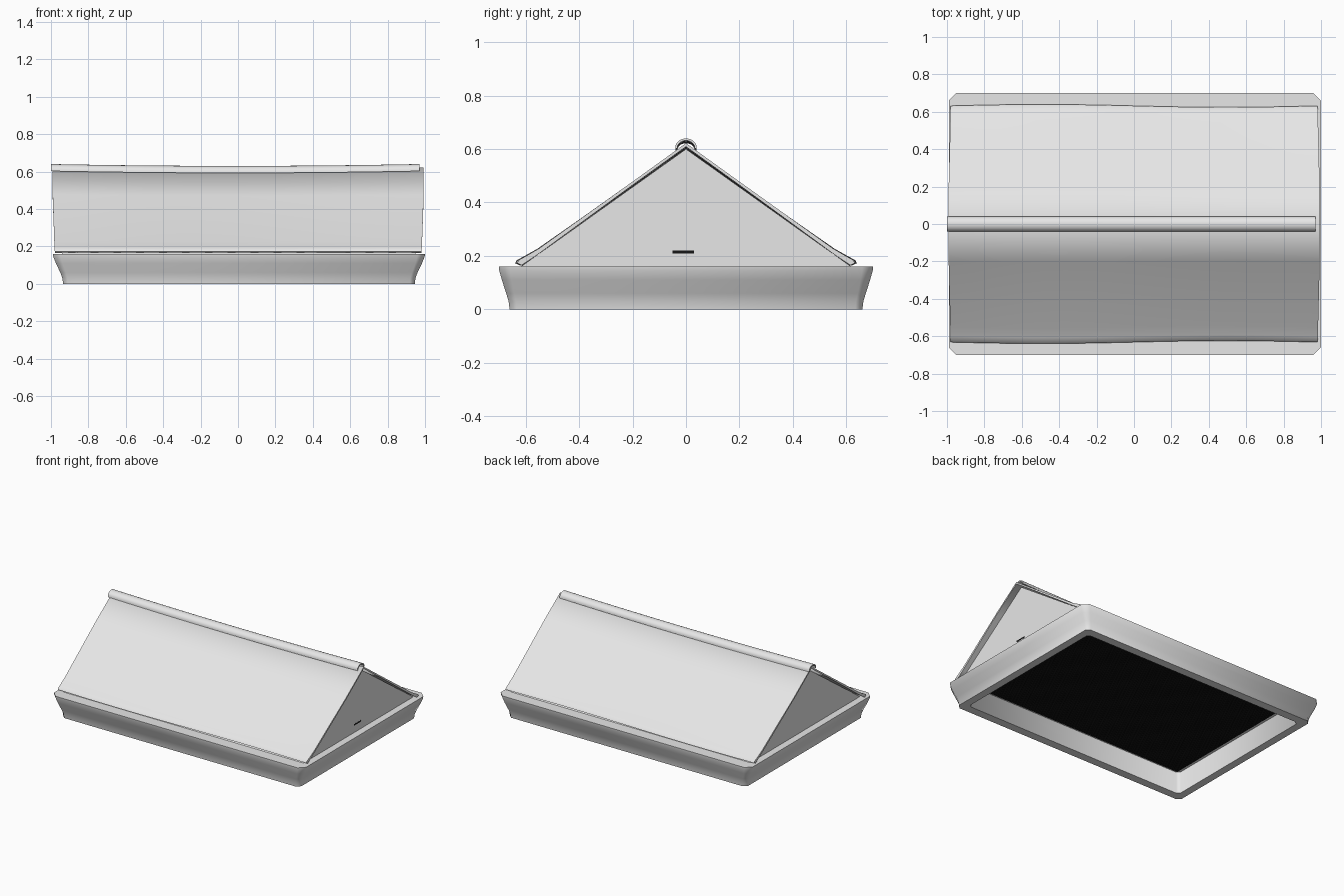
import bpy, bmesh, math

cube = bpy.data.objects.get("Cube")
if cube:
    bpy.data.objects.remove(cube, do_unlink=True)


def material(name, value):
    mat = bpy.data.materials.new(name)
    mat.use_nodes = True
    colour = (value, value, value, 1)
    mat.diffuse_color = colour
    mat.node_tree.nodes["Principled BSDF"].inputs["Base Color"].default_value = colour
    return mat


GREY = material("light grey", 0.8)
BLACK = material("black screen", 0.008)


def finish(name, bm, mat, angle=None):
    bmesh.ops.recalc_face_normals(bm, faces=bm.faces[:])
    mesh = bpy.data.meshes.new(name)
    bm.to_mesh(mesh)
    bm.free()
    mesh.materials.append(mat)
    obj = bpy.data.objects.new(name, mesh)
    bpy.context.collection.objects.link(obj)
    if angle:
        bpy.ops.object.select_all(action='DESELECT')
        obj.select_set(True)
        bpy.context.view_layer.objects.active = obj
        bpy.ops.object.shade_smooth_by_angle(angle=math.radians(angle))
    return obj


def loft(bm, rings):
    """Bridge closed rings of points in order and cap both ends."""
    rows = [[bm.verts.new(p) for p in ring] for ring in rings]
    for a, b in zip(rows, rows[1:]):
        for i in range(len(a)):
            j = (i + 1) % len(a)
            bm.faces.new((a[i], a[j], b[j], b[i]))
    bm.faces.new(rows[0])
    bm.faces.new(rows[-1])


def corner_cut(hx, hy, cut, z):
    """Rectangle with chamfered corners."""
    pts = []
    for sx, sy in ((1, 1), (-1, 1), (-1, -1), (1, -1)):
        pair = [(sx * hx, sy * (hy - cut)), (sx * (hx - cut), sy * hy)]
        pts += pair if sx * sy > 0 else pair[::-1]
    return [(x + 0.005, y, z) for x, y in pts]


def add_bar(bm, size, centre):
    verts = bmesh.ops.create_cube(bm, size=1)["verts"]
    bmesh.ops.scale(bm, vec=size, verts=verts)
    bmesh.ops.translate(bm, vec=centre, verts=verts)


# Flared base tray, hollow underneath
bm = bmesh.new()
loft(bm, [corner_cut(hx, hy, cut, z) for hx, hy, cut, z in (
    (0.995, 0.70, 0.04, 0.16), (0.993, 0.699, 0.04, 0.145), (0.979, 0.689, 0.036, 0.11),
    (0.955, 0.673, 0.03, 0.06), (0.944, 0.664, 0.028, 0.03), (0.94, 0.66, 0.026, 0),
    (0.885, 0.60, 0.02, 0), (0.88, 0.595, 0.02, 0.152))])
finish("base_tray", bm, GREY, 60)

# Fine woven vent screen with a dark backing, fixed under the deck
bm = bmesh.new()
HX, HY, PITCH, WIRE = 0.85, 0.57, 0.012, 0.005
add_bar(bm, (2 * HX, 2 * HY, 0.003), (0.005, 0, 0.149))
for i in range(int(2 * HX / PITCH) + 1):
    add_bar(bm, (WIRE, 2 * HY, WIRE), (0.005 - HX + i * PITCH, 0, 0.146))
for i in range(int(2 * HY / PITCH) + 1):
    add_bar(bm, (2 * HX, WIRE, WIRE), (0.005, -HY + i * PITCH, 0.143))
finish("vent_screen", bm, BLACK)

# Triangular gable core
bm = bmesh.new()
loft(bm, [[(x, -0.625, 0.155), (x, 0.625, 0.155), (x, 0, 0.60)] for x in (-0.94, 0.95)])
finish("gable_core", bm, GREY)

# Slim vent slot on the left gable
bm = bmesh.new()
add_bar(bm, (0.003, 0.08, 0.01), (0.95, -0.01, 0.215))
finish("gable_vent", bm, BLACK)

# Thin folded roof sheet with a sagging ridge, wavy thickened eaves
TOP = [(0.627, 0.184), (0.60, 0.199), (0.55, 0.228), (0.2, 0.478)]
UNDER = [(0.632, 0.173), (0.615, 0.165), (0.55, 0.209), (0.2, 0.465)]


def mirrored(half, ridge):
    return half + [(0, ridge)] + [(-y, z) for y, z in reversed(half)]


PROFILE = mirrored(TOP, 0.622) + mirrored(UNDER, 0.609)[::-1]
bm = bmesh.new()
rings = []
for i in range(17):
    t = i / 8 - 1
    sag = 0.011 * (1 - t * t)
    wave = 1 - 0.012 * math.sin(math.pi * t)
    rings.append([(0.001 + t * (0.98 + 0.012 * min(1, (z - 0.16) * 4)),
                   y * wave, z - sag * (z - 0.16) / 0.46) for y, z in PROFILE])
loft(bm, rings)
finish("roof_sheet", bm, GREY, 80)

# Half-round ridge cap following the sag
bm = bmesh.new()
rings = []
arc = [math.radians(-6 + 19.2 * k) for k in range(11)]
for i in range(17):
    t = i / 8 - 1
    cz = 0.606 - 0.01 * (1 - t * t)
    rings.append([(-0.015 + 0.985 * t, r * math.cos(a), cz + (r - 0.006) * math.sin(a))
                  for r, order in ((0.04, arc), (0.032, arc[::-1])) for a in order])
loft(bm, rings)
finish("ridge_cap", bm, GREY, 40)
